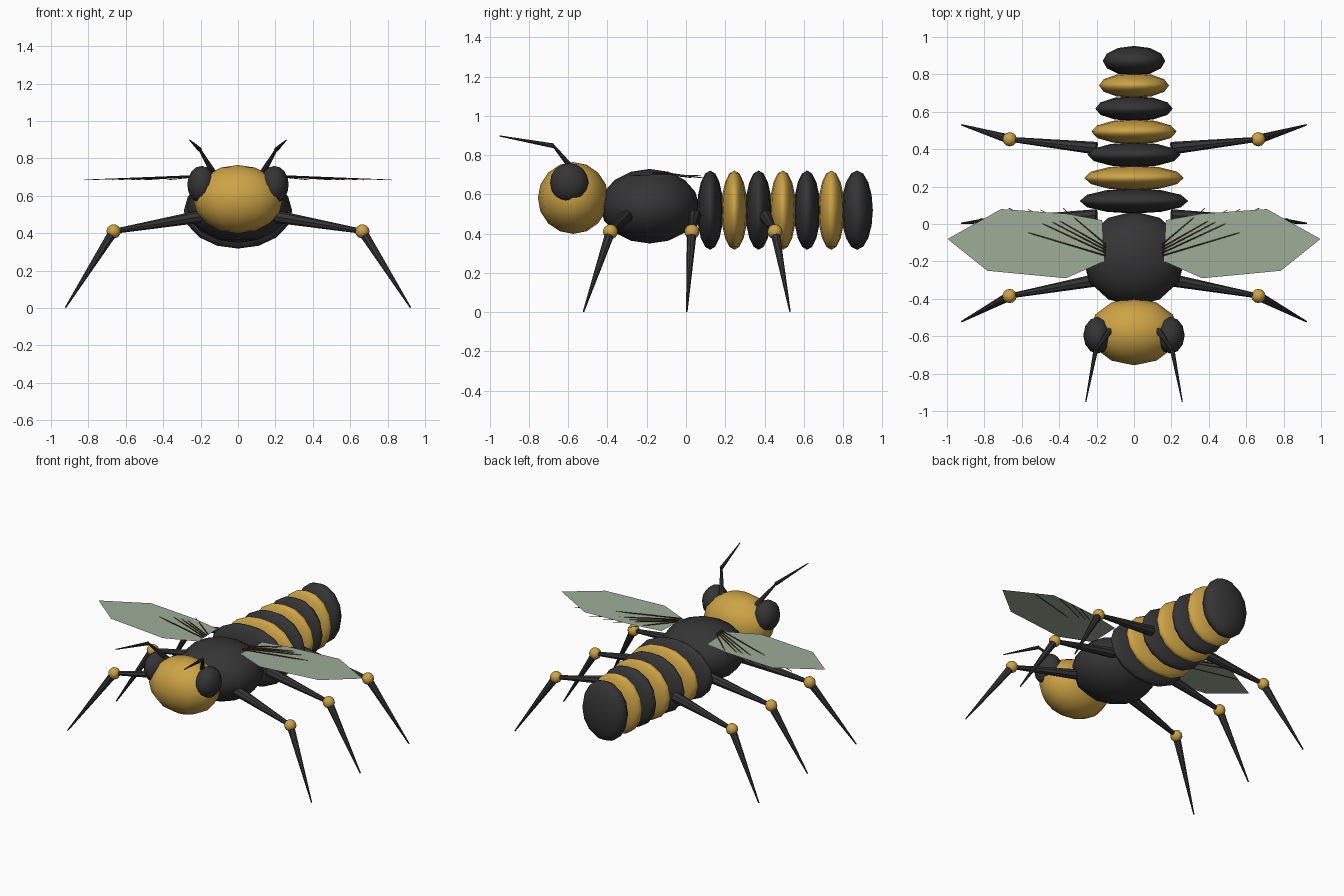
import bpy
from mathutils import Vector

if "Cube" in bpy.data.objects:
    bpy.data.objects.remove(bpy.data.objects["Cube"])


def material(name, rgb):
    m = bpy.data.materials.new(name)
    m.diffuse_color = (*rgb, 1)
    m.use_nodes = True
    m.node_tree.nodes["Principled BSDF"].inputs["Base Color"].default_value = m.diffuse_color
    return m


BLACK = material("charcoal", (0.035, 0.035, 0.036))
GOLD = material("honey_gold", (0.61, 0.37, 0.06))
GREEN = material("pale_wing_green", (0.34, 0.42, 0.31))
BROWN = material("vein_brown", (0.09, 0.05, 0.02))


def ball(name, loc, size, mat, segments=12, rings=8):
    bpy.ops.mesh.primitive_uv_sphere_add(segments=segments, ring_count=rings,
                                         radius=1, location=loc)
    ob = bpy.context.object
    ob.name = name
    ob.scale = size
    ob.data.materials.append(mat)
    bpy.ops.object.shade_smooth()
    return ob


def rod(name, a, b, r1, r2, mat, sides=8):
    """Tapered rod from a to b."""
    a, b = Vector(a), Vector(b)
    bpy.ops.mesh.primitive_cone_add(vertices=sides, radius1=r1, radius2=r2,
                                    depth=(b - a).length, location=(a + b) / 2)
    ob = bpy.context.object
    ob.name = name
    ob.rotation_euler = (b - a).to_track_quat('Z', 'Y').to_euler()
    ob.data.materials.append(mat)
    bpy.ops.object.shade_smooth_by_angle()
    return ob


# Head and thorax
ball("head", (0, -0.575, 0.582), (0.24, 0.18, 0.183), GOLD)
ball("thorax", (0, -0.185, 0.54), (0.275, 0.252, 0.19), BLACK)

# Striped abdomen, narrowing toward the tail
widths = (0.29, 0.266, 0.248, 0.228, 0.207, 0.187, 0.167)
for i, w in enumerate(widths):
    depth = 0.08 if i == 6 else 0.067
    ball(f"abdomen_ring_{i + 1}", (0, 0.123 + 0.1235 * i + (0.008 if i == 6 else 0), 0.52),
         (w, depth, 0.202), GOLD if i % 2 else BLACK)

for s, side in ((-1, "left"), (1, "right")):
    # Eyes
    ball(f"{side}_eye", (s * 0.195, -0.595, 0.66), (0.076, 0.098, 0.1), BLACK)

    # Two-part antennae
    elbow = (s * 0.205, -0.675, 0.848)
    rod(f"{side}_antenna_base", (s * 0.13, -0.57, 0.72), elbow, 0.017, 0.007, BLACK)
    rod(f"{side}_antenna_tip", elbow, (s * 0.258, -0.95, 0.898), 0.012, 0.003, BLACK)

    # Legs: hip, knee and foot positions along the body
    for leg, hip_y, knee_y, foot_y in (("front", -0.30, -0.385, -0.522),
                                       ("middle", 0.045, 0.03, 0.004),
                                       ("rear", 0.405, 0.453, 0.53)):
        hip = (s * 0.2, hip_y, 0.49)
        knee = (s * 0.665, knee_y, 0.41)
        rod(f"{side}_{leg}_thigh", hip, knee, 0.034, 0.013, BLACK)
        rod(f"{side}_{leg}_shin", knee, (s * 0.922, foot_y, 0.003), 0.025, 0.004, BLACK)
        ball(f"{side}_{leg}_knee", knee, (0.038,) * 3, GOLD)

    # Thin flat wing
    outline = [(0.16, -0.20), (0.365, -0.29), (0.785, -0.25), (0.997, -0.08),
               (0.71, 0.08), (0.36, 0.055), (0.17, 0.02)]
    if s < 0:
        outline.reverse()
    me = bpy.data.meshes.new(f"{side}_wing")
    me.from_pydata([(s * x, y, 0.69 + 0.012 * x) for x, y in outline], [],
                   [range(len(outline))])
    me.materials.append(GREEN)
    wing = bpy.data.objects.new(f"{side}_wing", me)
    bpy.context.collection.objects.link(wing)

    # Fine veins fanning from the wing root through the membrane
    for i, (x, y) in enumerate(((0.38, 0.085), (0.5, 0.075), (0.57, 0.08),
                                (0.67, 0.085), (0.82, 0.03))):
        rod(f"{side}_wing_vein_{i + 1}", (s * 0.15, -0.11 - 0.015 * i, 0.71),
            (s * x, y, 0.685), 0.004, 0.002, BROWN, 5)
